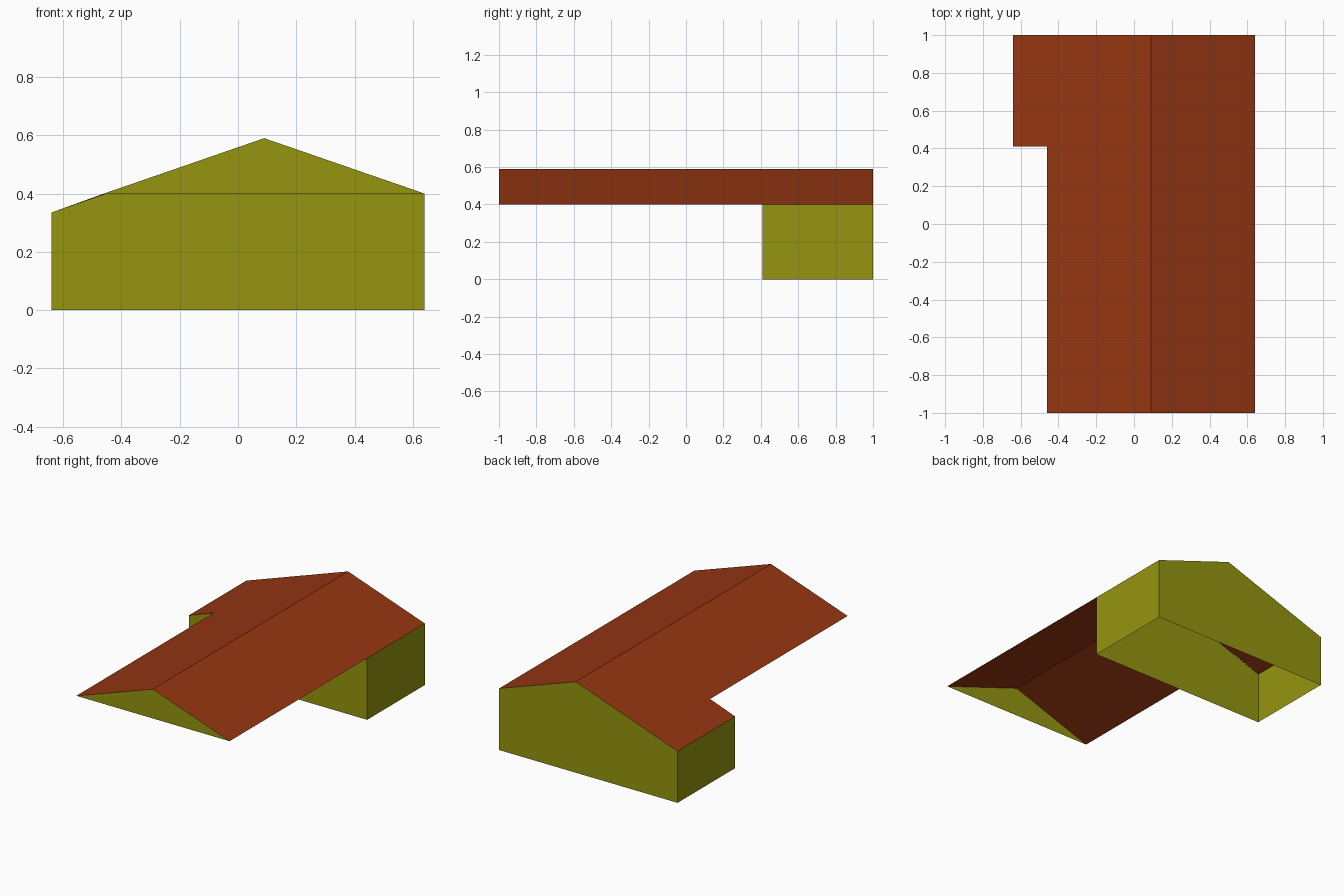
import bpy

cube = bpy.data.objects.get("Cube")
if cube:
    bpy.data.objects.remove(cube)


def material(name, colour):
    mat = bpy.data.materials.new(name)
    mat.use_nodes = True
    mat.diffuse_color = colour
    mat.node_tree.nodes["Principled BSDF"].inputs["Base Color"].default_value = colour
    return mat


def sheet(name, verts, faces, mat):
    mesh = bpy.data.meshes.new(name)
    mesh.from_pydata(verts, [], faces)
    mesh.materials.append(mat)
    obj = bpy.data.objects.new(name, mesh)
    bpy.context.collection.objects.link(obj)
    return obj


olive = material("olive wall", (0.30, 0.30, 0.005, 1))
rust = material("rust roof", (0.30, 0.037, 0.006, 1))

# Main dimensions
LEFT, RIGHT, EAVE_X, RIDGE_X = 0.64, -0.64, -0.46, 0.09
FRONT, WALL, BACK = -1.0, 0.41, 1.0
RIDGE, EAVE, LOW_EAVE = 0.59, 0.40, 0.335

# House outline, shared by the end walls
outline = [(RIGHT, 0), (LEFT, 0), (LEFT, EAVE), (RIDGE_X, RIDGE), (RIGHT, LOW_EAVE)]


def section(y, points):
    return [(x, y, z) for x, z in points]


# Open-bottomed block: end walls and side walls
sheet("front_wall", section(WALL, outline), [range(5)], olive)
sheet("back_wall", section(BACK, outline), [range(4, -1, -1)], olive)
for name, x, top, order in (("left_wall", LEFT, EAVE, (0, 1, 2, 3)),
                            ("right_wall", RIGHT, LOW_EAVE, (3, 2, 1, 0))):
    corners = [(x, WALL, 0), (x, BACK, 0), (x, BACK, top), (x, WALL, top)]
    sheet(name, corners, [order], olive)

# Triangular gable closing the front of the canopy
gable = [(EAVE_X, EAVE), (LEFT, EAVE), (RIDGE_X, RIDGE)]
sheet("front_gable", section(FRONT, gable), [range(3)], olive)

# Roof slopes, the right one reaching lower over the block
sheet("left_roof",
      [(LEFT, FRONT, EAVE), (LEFT, BACK, EAVE), (RIDGE_X, BACK, RIDGE), (RIDGE_X, FRONT, RIDGE)],
      [range(4)], rust)
sheet("right_roof",
      [(RIDGE_X, FRONT, RIDGE), (RIDGE_X, BACK, RIDGE), (RIGHT, BACK, LOW_EAVE),
       (RIGHT, WALL, LOW_EAVE), (EAVE_X, WALL, EAVE), (EAVE_X, FRONT, EAVE)],
      [range(6)], rust)
